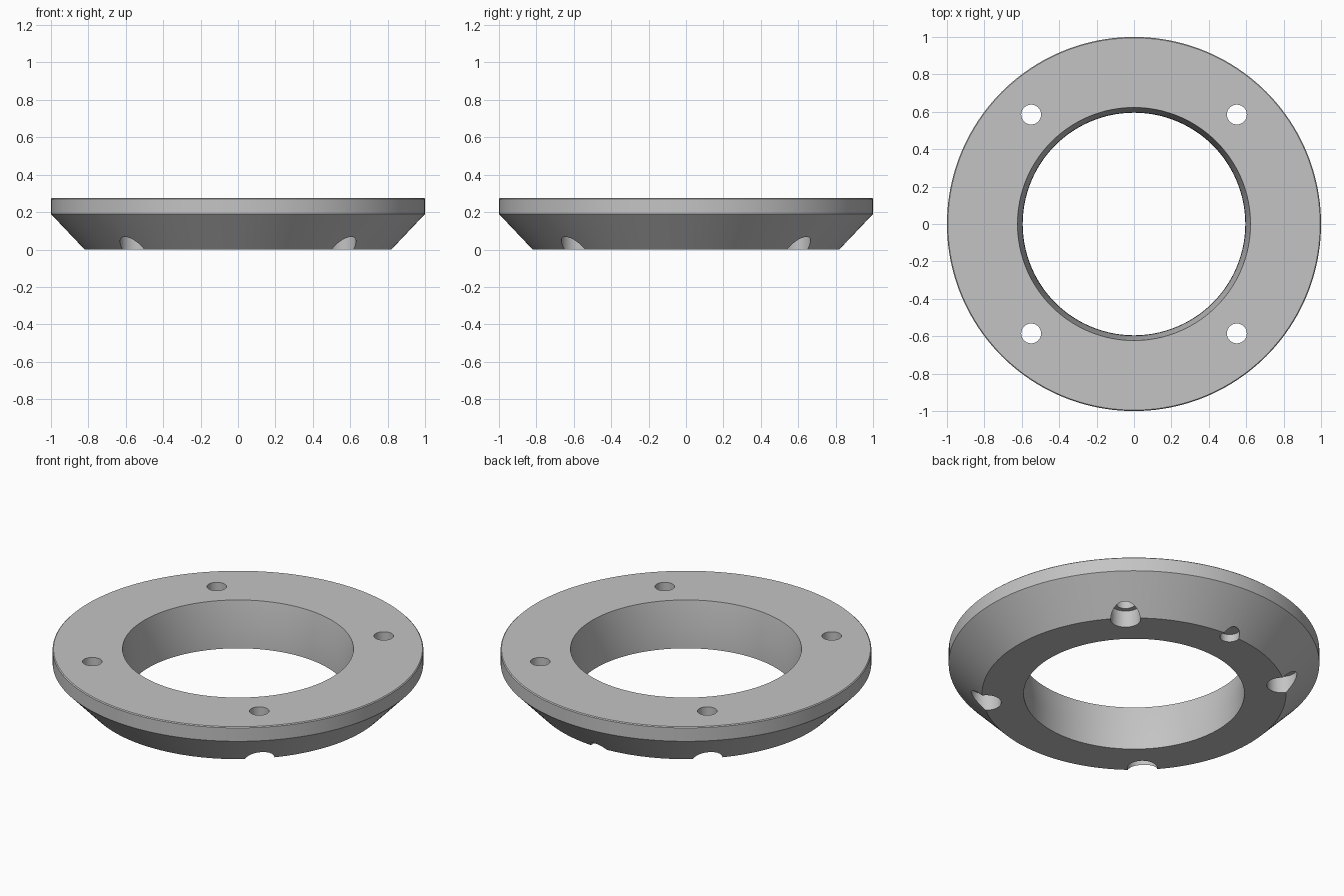
import bpy, bmesh, math
from mathutils import Vector, Matrix

if "Cube" in bpy.data.objects:
    bpy.data.objects.remove(bpy.data.objects["Cube"], do_unlink=True)

grey = bpy.data.materials.new("plain_grey")
grey.use_nodes = True
colour = (0.55, 0.55, 0.55, 1)
grey.diffuse_color = colour
grey.node_tree.nodes["Principled BSDF"].inputs["Base Color"].default_value = colour


def lathe(name, profile, segments, location=(0, 0, 0), closed=False):
    """Revolve (radius, height) points around the z axis into a solid."""
    bm = bmesh.new()
    verts = [bm.verts.new((r, 0, z)) for r, z in profile]
    edges = [bm.edges.new(pair) for pair in zip(verts, verts[1:])]
    if closed:
        edges.append(bm.edges.new((verts[-1], verts[0])))
    bmesh.ops.spin(bm, geom=verts + edges, cent=(0, 0, 0), axis=(0, 0, 1),
                   angle=math.tau, steps=segments, use_duplicate=False)
    bmesh.ops.remove_doubles(bm, verts=bm.verts, dist=1e-5)
    bmesh.ops.recalc_face_normals(bm, faces=bm.faces)
    mesh = bpy.data.meshes.new(name)
    bm.to_mesh(mesh)
    bm.free()
    mesh.materials.append(grey)
    obj = bpy.data.objects.new(name, mesh)
    obj.location = location
    bpy.context.collection.objects.link(obj)
    return obj


# Flanged ring: tapered underside, straight rim, bore that widens towards the top
ring = lathe("flange_ring", [
    (0.595, 0), (0.82, 0), (1, 0.19), (1, 0.27), (0.995, 0.275),
    (0.623, 0.275), (0.597, 0.12)], 160, closed=True)

# Four bolt holes, each with a wide pocket from below
bolt = [(0, -0.1), (0.081, -0.1), (0.081, 0.1), (0.053, 0.1), (0.053, 0.4), (0, 0.4)]
cutters = [lathe("bolt_hole_cutter", bolt, 48, (0.55 * sx, 0.585 * sy, 0))
           for sx in (-1, 1) for sy in (-1, 1)]

# Shallow locating recess at the back of the underside
recess = [(0, -0.1), (0.053, -0.1), (0.053, 0.045), (0, 0.045)]
cutters.append(lathe("recess_cutter", recess, 48, (0, 0.803, 0)))

# Cut all holes, then discard the cutters
bpy.context.view_layer.objects.active = ring
for cutter in cutters:
    cutter.hide_render = True
    cut = ring.modifiers.new("hole", "BOOLEAN")
    cut.operation = "DIFFERENCE"
    cut.solver = "EXACT"
    cut.object = cutter
    bpy.ops.object.modifier_apply(modifier=cut.name)
for cutter in cutters:
    bpy.data.objects.remove(cutter, do_unlink=True)

# Smooth round walls, sharp rims
bpy.ops.object.select_all(action="DESELECT")
ring.select_set(True)
bpy.ops.object.shade_smooth_by_angle(angle=math.radians(30))
